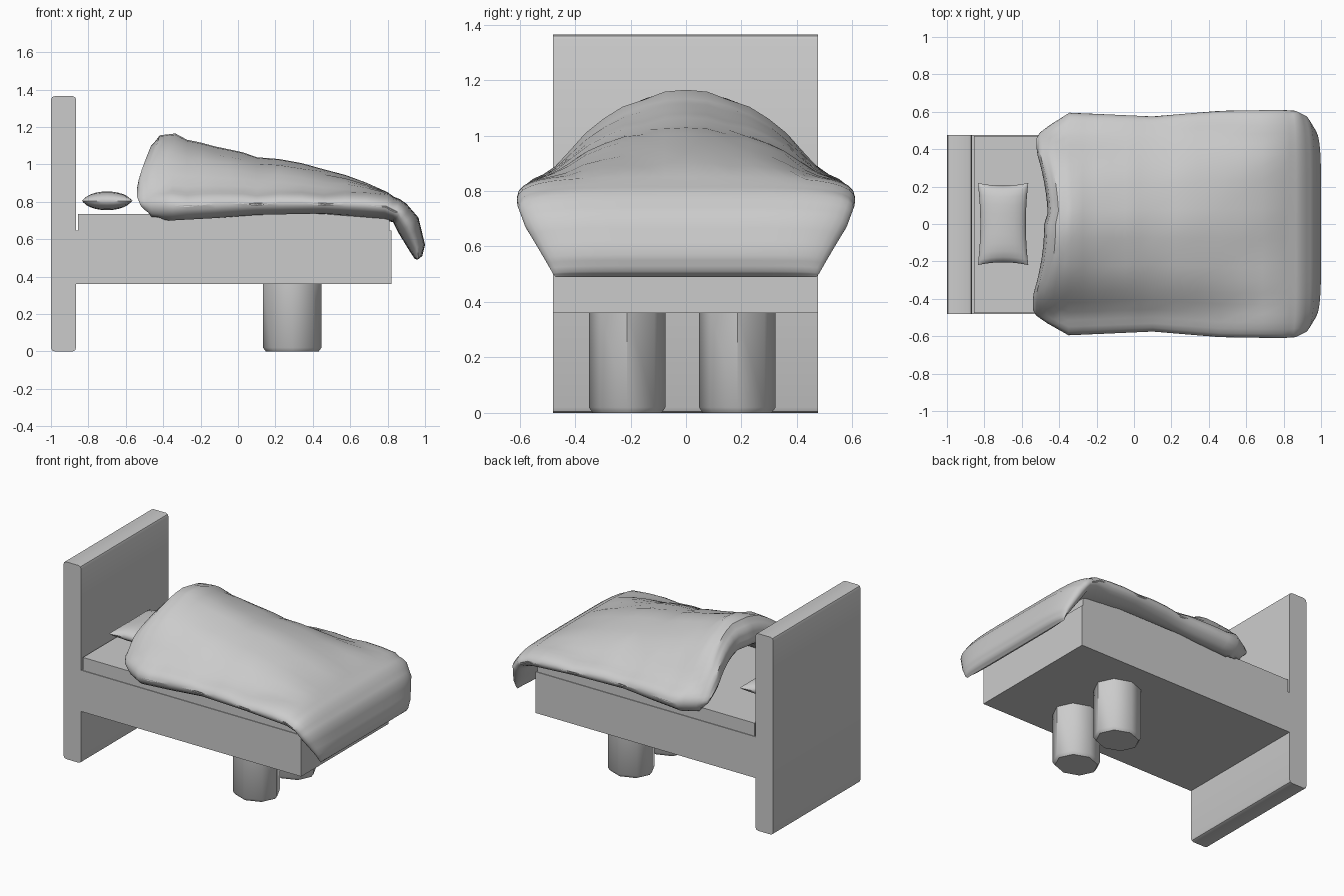
import bpy, bmesh, math

if "Cube" in bpy.data.objects:
    bpy.data.objects.remove(bpy.data.objects["Cube"])


def finish(name, bm, angle=40):
    bmesh.ops.recalc_face_normals(bm, faces=bm.faces[:])
    me = bpy.data.meshes.new(name)
    bm.to_mesh(me)
    bm.free()
    ob = bpy.data.objects.new(name, me)
    bpy.context.collection.objects.link(ob)
    bpy.ops.object.select_all(action='DESELECT')
    ob.select_set(True)
    bpy.context.view_layer.objects.active = ob
    bpy.ops.object.shade_smooth_by_angle(angle=math.radians(angle))
    return ob


def box(name, x0, x1, y0, y1, z0, z1, bevel=0):
    bm = bmesh.new()
    bmesh.ops.create_cube(bm, size=1)
    for v in bm.verts:
        v.co = ((x0 + x1) / 2 + v.co.x * (x1 - x0), (y0 + y1) / 2 + v.co.y * (y1 - y0),
                (z0 + z1) / 2 + v.co.z * (z1 - z0))
    if bevel:
        # round only the edges that run along y
        es = [e for e in bm.edges if abs(e.verts[0].co.y - e.verts[1].co.y) > 0.1]
        bmesh.ops.bevel(bm, geom=es, offset=bevel, segments=2, profile=0.5, affect='EDGES')
    return finish(name, bm, 25)


def cushion(name, func, nu, nv):
    """Closed soft shell: func(i, j, side) gives a point, both sides meet at the rim."""
    bm = bmesh.new()
    for side in (1, -1):
        g = [[bm.verts.new(func(i, j, side)) for j in range(nv)] for i in range(nu)]
        for i in range(nu - 1):
            for j in range(nv - 1):
                bm.faces.new((g[i][j], g[i + 1][j], g[i + 1][j + 1], g[i][j + 1]))
    bmesh.ops.remove_doubles(bm, verts=bm.verts[:], dist=0.0005)
    return finish(name, bm, 45)


# Frame
box("headboard", -1.0, -0.865, -0.48, 0.475, 0, 1.365, 0.02)
box("bed_base", -0.87, 0.82, -0.48, 0.475, 0.36, 0.645)
box("mattress", -0.855, 0.81, -0.475, 0.47, 0.64, 0.735)

# Two stout legs with a chamfered foot
for side, y in (("right", -0.212), ("left", 0.185)):
    bm = bmesh.new()
    rings = []
    for z, r in ((0.37, 1), (0.02, 1), (0, 0.9)):
        rings.append([bm.verts.new((0.29 + 0.157 * r * math.cos(math.tau * k / 8),
                                    y + 0.138 * r * math.sin(math.tau * k / 8), z)) for k in range(8)])
    for a, b in zip(rings, rings[1:]):
        for k in range(8):
            bm.faces.new((a[k], a[(k + 1) % 8], b[(k + 1) % 8], b[k]))
    bm.faces.new(rings[0])
    bm.faces.new(rings[-1])
    finish("leg_" + side, bm, 50)


# Pillow with pulled-out corners
def pillow_pt(i, j, side):
    u = math.sin(math.pi / 2 * (i / 6 - 1))
    v = math.sin(math.pi / 2 * (j / 6 - 1))
    h = 0.05 * math.sqrt(max(0, (1 - u * u) * (1 - v ** 4)))
    return (-0.70 + 0.135 * u * (1 - 0.1 * (1 - v * v)),
            0.22 * v * (1 - 0.07 * (1 - u * u)), 0.805 + side * h)


cushion("pillow", pillow_pt, 13, 13)

# Quilt stations: top x, top z, bottom x, bottom z, crown height, half width
ST = [(-.54, .80, -.54, .80, .21, .46), (-.525, .85, -.52, .73, .25, .49),
      (-.47, .88, -.46, .68, .275, .53), (-.35, .885, -.35, .675, .28, .595),
      (-.12, .88, -.12, .69, .215, .585), (.10, .875, .10, .71, .175, .575),
      (.46, .865, .46, .72, .12, .605), (.80, .855, .78, .70, .005, .61),
      (.90, .79, .83, .69, 0, .605), (.965, .715, .86, .63, 0, .58),
      (1.0, .57, .915, .54, 0, .51), (.985, .51, .945, .495, 0, .48),
      (.96, .49, .96, .49, 0, .47)]
SUB, NY = 3, 12


def quilt_pt(i, j, side):
    a = min(i // SUB, len(ST) - 2)
    f = i / SUB - a
    xt, zt, xb, zb, crown, w = [p + (q - p) * f for p, q in zip(ST[a], ST[a + 1])]
    t = math.sin(math.pi / 2 * (j / NY - 1))
    y = t * w
    k = side * math.sqrt(max(0, 1 - t ** 6))
    x = (xt + xb) / 2 + k * (xt - xb) / 2
    z = (zt + zb) / 2 + k * (zt - zb) / 2
    # body mound under the quilt
    z += crown * max(0, 1 - (y / .49) ** 2)
    # stitched seams
    if side > 0 and -.42 < x < .85:
        seam = max(0, 1 - min(abs(x - s) for s in (-.26, .1, .46, .82)) / .08)
        seam = max(seam, .8 * max(0, 1 - min(abs(abs(y) - s) for s in (.15, .43)) / .06))
        z -= .012 * seam
    # head edge curves back in the middle
    head = max(0, min(1, (-.3 - x) / .2))
    x += head * .06 * max(0, 1 - (y / .38) ** 2)
    if y > 0:
        x += head * .02
    return (x, y, z)


cushion("quilt", quilt_pt, SUB * (len(ST) - 1) + 1, 2 * NY + 1)
